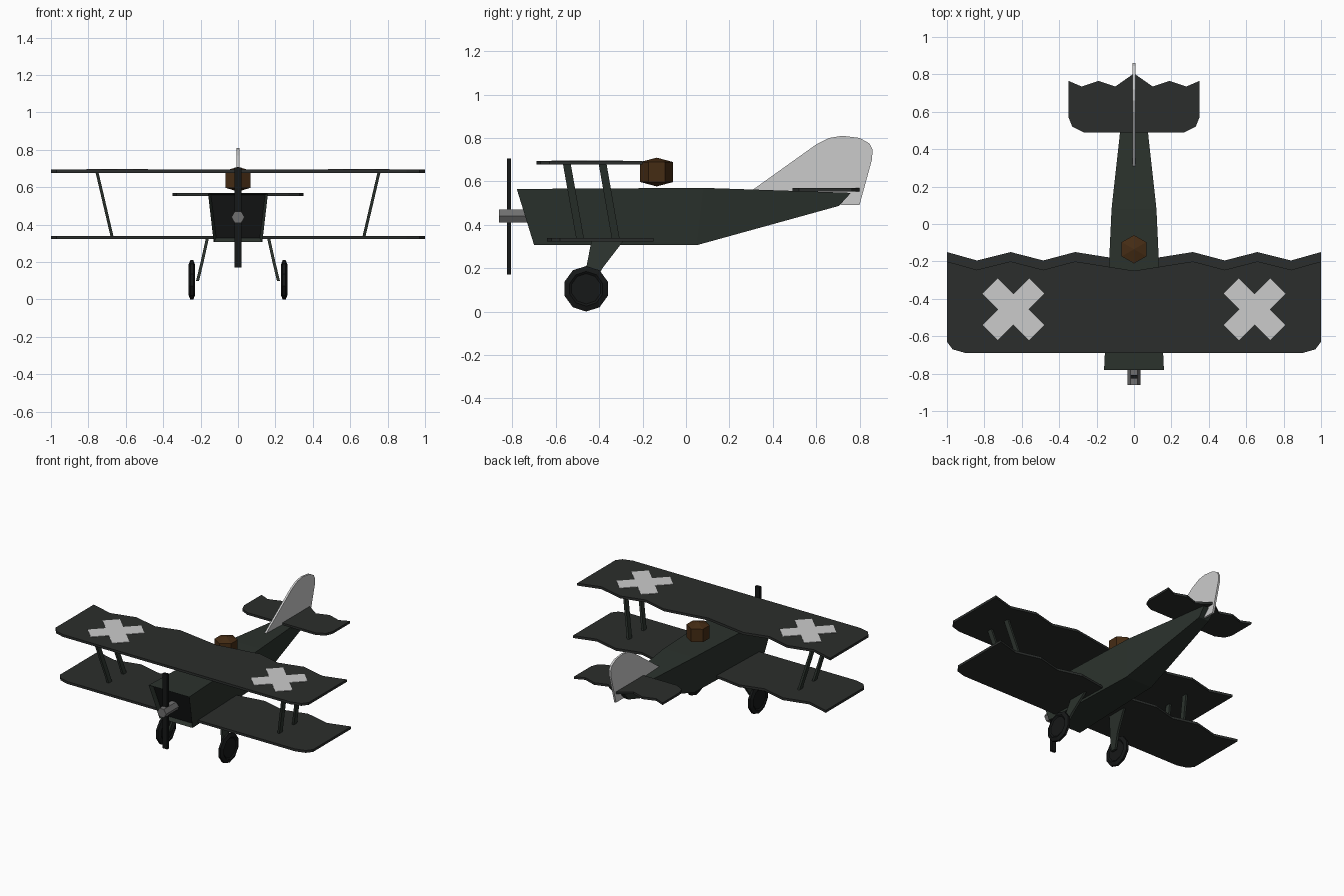
import bpy, bmesh, math
from mathutils import Vector

if "Cube" in bpy.data.objects:
    bpy.data.objects.remove(bpy.data.objects["Cube"])


def material(name, r, g, b):
    m = bpy.data.materials.new(name)
    m.diffuse_color = (r, g, b, 1)
    m.use_nodes = True
    m.node_tree.nodes["Principled BSDF"].inputs["Base Color"].default_value = m.diffuse_color
    return m


GREEN = material("dark_green", 0.024, 0.032, 0.026)
CLOTH = material("wing_cloth", 0.024, 0.027, 0.025)
BLACK = material("black", 0.008, 0.009, 0.009)
PALE = material("pale_grey", 0.6, 0.6, 0.6)
METAL = material("metal", 0.16, 0.16, 0.16)
BROWN = material("leather", 0.06, 0.025, 0.007)


def finish(name, bm, mat):
    bmesh.ops.recalc_face_normals(bm, faces=bm.faces)
    me = bpy.data.meshes.new(name)
    bm.to_mesh(me)
    bm.free()
    me.materials.append(mat)
    ob = bpy.data.objects.new(name, me)
    bpy.context.collection.objects.link(ob)
    return ob


def loft(name, rings, mat):
    """Skin a series of equal-length loops and cap both ends."""
    bm = bmesh.new()
    loops = [[bm.verts.new(p) for p in ring] for ring in rings]
    n = len(loops[0])
    for a, b in zip(loops, loops[1:]):
        for i in range(n):
            j = (i + 1) % n
            bm.faces.new((a[i], a[j], b[j], b[i]))
    bm.faces.new(loops[0])
    bm.faces.new(loops[-1])
    return finish(name, bm, mat)


def plate(name, pts, z0, z1, mat):
    return loft(name, [[(x, y, z) for x, y in pts] for z in (z0, z1)], mat)


def mirrored(half):
    """Complete an outline given from the centre line round the right side."""
    return half + [(-x, y) for x, y in reversed(half) if x > 0]


def lathe(name, profile, sides, centre, axis, mat, turn=0.0):
    rings = []
    for r, h in profile:
        ring = []
        for i in range(sides):
            a = turn + 2 * math.pi * i / sides
            u, v = r * math.cos(a), r * math.sin(a)
            p = {"x": (h, u, v), "y": (u, h, v), "z": (u, v, h)}[axis]
            ring.append(Vector(p) + Vector(centre))
        rings.append(ring)
    return loft(name, rings, mat)


# Wings with scalloped trailing edges
wing = mirrored([(0, -0.25), (0.315, -0.2), (0.485, -0.245), (0.66, -0.2),
                 (0.84, -0.245), (1, -0.2), (1, -0.63), (0.97, -0.67),
                 (0.9, -0.69), (0, -0.69)][:-1])
plate("upper_wing", wing, 0.677, 0.694, CLOTH)
plate("lower_wing", [(x, y + 0.05) for x, y in wing], 0.322, 0.339, CLOTH)

# Tailplane
tail = mirrored([(0, 0.805), (0.1, 0.735), (0.19, 0.765), (0.28, 0.735),
                 (0.35, 0.765), (0.35, 0.57), (0.33, 0.52), (0.27, 0.49)])
plate("tailplane", tail, 0.553, 0.569, CLOTH)

# Fuselage: stations of (top y, z, half width, bottom y, z, half width)
stations = [(-0.78, 0.565, 0.16, -0.70, 0.306, 0.13),
            (0.08, 0.57, 0.12, 0.05, 0.306, 0.105),
            (0.76, 0.547, 0.045, 0.705, 0.487, 0.04)]
body = loft("fuselage", [[(-tw, ty, tz), (tw, ty, tz), (bw, by, bz), (-bw, by, bz)]
                         for ty, tz, tw, by, bz, bw in stations], GREEN)
body.data.materials.append(BLACK)
bm = bmesh.new()
bm.from_mesh(body.data)
nose = min(bm.faces, key=lambda f: f.calc_center_median().y)
bmesh.ops.inset_region(bm, faces=[nose], thickness=0.02, depth=-0.025)
nose.material_index = 1
bm.to_mesh(body.data)
bm.free()

# Fin and rudder
fin = [(0.31, 0.563), (0.60, 0.77), (0.66, 0.8), (0.72, 0.81), (0.8, 0.8),
       (0.845, 0.775), (0.86, 0.745), (0.857, 0.7), (0.8, 0.492), (0.715, 0.492)]
loft("tail_fin", [[(x, y, z) for y, z in fin] for x in (-0.007, 0.007)], PALE)

# Propeller and hub
loft("propeller_blade", [[(x, y, z) for x, y in ((-0.018, -0.825), (0.018, -0.825),
     (0.018, -0.806), (-0.018, -0.806))] for z in (0.17, 0.705)], BLACK)
lathe("propeller_hub", [(0.035, -0.862), (0.035, -0.70)], 6, (0, 0, 0.44), "y", METAL)

# Pilot head: faceted ball
lathe("pilot_head", [(0.001, -0.066), (0.076, -0.046), (0.076, 0.046), (0.001, 0.066)],
      6, (0, -0.135, 0.643), "z", BROWN, math.pi / 2)

for side, s in (("left", -1), ("right", 1)):
    # Slanted wing struts
    for place, top, low in (("front", -0.55, -0.487), ("rear", -0.385, -0.323)):
        loft(f"{side}_{place}_strut",
             [[(s * x + dx, y + dy, z) for dx, dy in
               ((-0.008, -0.018), (0.008, -0.018), (0.008, 0.018), (-0.008, 0.018))]
              for x, y, z in ((0.755, top, 0.685), (0.672, low, 0.33))], GREEN)

    # Tapered landing gear leg
    loft(f"{side}_gear_leg",
         [[(s * x - 0.008, y0, z), (s * x + 0.008, y0, z),
           (s * x + 0.008, y1, z), (s * x - 0.008, y1, z)]
          for x, y0, y1, z in ((0.163, -0.435, -0.285, 0.33), (0.192, -0.46, -0.385, 0.2),
                               (0.216, -0.48, -0.44, 0.1))], GREEN)

    # Wheel with dished hub
    lathe(f"{side}_wheel", [(0.07, -0.011), (0.08, -0.018), (0.105, -0.008),
                            (0.105, 0.008), (0.08, 0.018), (0.07, 0.011)],
          10, (s * 0.247, -0.46, 0.105), "x", BLACK, math.pi / 10)

    # Diagonal cross marking on the upper wing
    L, w = 0.176, 0.057
    c = math.sqrt(0.5)
    cross = [(L, -w), (L, w), (w, w), (w, L), (-w, L), (-w, w),
             (-L, w), (-L, -w), (-w, -w), (-w, -L), (w, -L), (w, -w)]
    plate(f"{side}_wing_cross", [(s * 0.645 + c * (x - y), -0.456 + c * (x + y))
                                 for x, y in cross], 0.69, 0.697, PALE)
